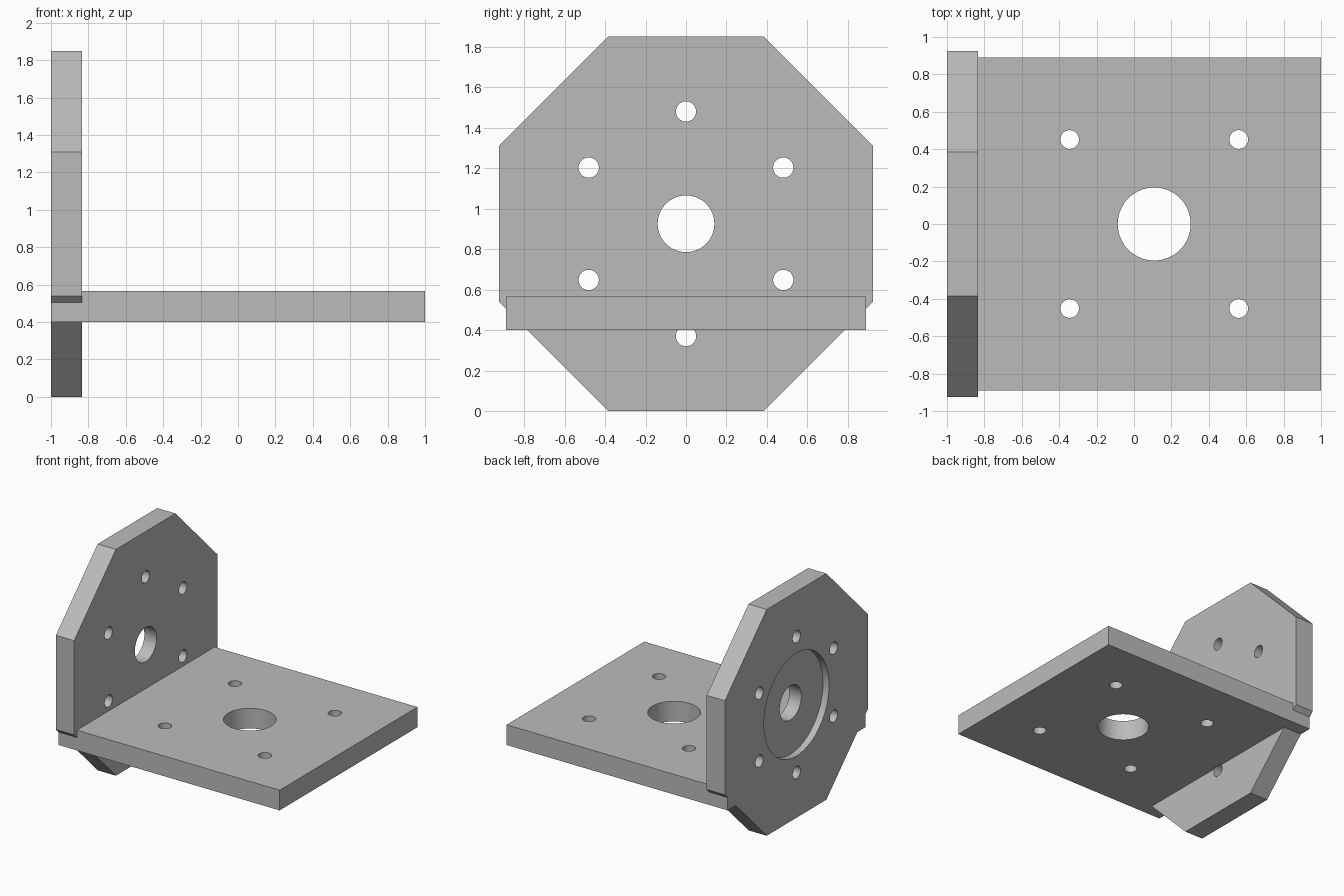
import bpy, bmesh, math
from mathutils import Matrix

if "Cube" in bpy.data.objects:
    bpy.data.objects.remove(bpy.data.objects["Cube"], do_unlink=True)

THICK = 0.165      # thickness of both plates
MID_Z = 0.925      # centre height of the octagon
INNER_X = -1 + THICK

grey = bpy.data.materials.new("machined_grey")
grey.use_nodes = True
grey.diffuse_color = (0.5, 0.5, 0.5, 1)
grey.node_tree.nodes["Principled BSDF"].inputs["Base Color"].default_value = (0.5, 0.5, 0.5, 1)


def prism(name, outline, direction):
    """Extrude a closed outline into a solid."""
    bm = bmesh.new()
    face = bm.faces.new([bm.verts.new(p) for p in outline])
    top = bmesh.ops.extrude_face_region(bm, geom=[face])["geom"]
    bmesh.ops.translate(bm, vec=direction,
                        verts=[v for v in top if isinstance(v, bmesh.types.BMVert)])
    bmesh.ops.recalc_face_normals(bm, faces=bm.faces)
    return finish(name, bm)


def cylinder(name, centre, radius, depth, axis):
    """Round cutter along the x or z axis."""
    bm = bmesh.new()
    turn = Matrix.Rotation(math.pi / 2, 4, 'Y') if axis == 'X' else Matrix()
    bmesh.ops.create_cone(bm, cap_ends=True, segments=64, radius1=radius, radius2=radius,
                          depth=depth, matrix=Matrix.Translation(centre) @ turn)
    return finish(name, bm)


def finish(name, bm):
    mesh = bpy.data.meshes.new(name)
    bm.to_mesh(mesh)
    bm.free()
    mesh.materials.append(grey)
    obj = bpy.data.objects.new(name, mesh)
    bpy.context.collection.objects.link(obj)
    return obj


def combine(target, other, operation):
    """Apply a boolean and discard the helper."""
    mod = target.modifiers.new(operation.lower(), 'BOOLEAN')
    mod.operation = operation
    mod.solver = 'EXACT'
    mod.object = other
    bpy.context.view_layer.objects.active = target
    bpy.ops.object.modifier_apply(modifier=mod.name)
    bpy.data.objects.remove(other, do_unlink=True)


# Upright octagonal plate
a, b = 0.925, 0.385
octagon = [(b, a), (a, b), (a, -b), (b, -a), (-b, -a), (-a, -b), (-a, b), (-b, a)]
bracket = prism("angle_bracket", [(-1, y, MID_Z + z) for y, z in octagon], (THICK, 0, 0))

# Flat base plate, set through the octagon
w = 0.89
base = prism("base_plate", [(-1, -w, 0.4), (1, -w, 0.4), (1, w, 0.4), (-1, w, 0.4)], (0, 0, THICK))
combine(bracket, base, 'UNION')

# Upright plate: shallow round recess on the outside, centre bore, ring of bolt holes
centre_x = (INNER_X - 1) / 2
holes = [cylinder("recess", (-1, 0, MID_Z), 0.42, 0.11, 'X'),
         cylinder("upright_bore", (centre_x, 0, MID_Z), 0.14, 0.3, 'X')]
for i in range(6):
    t = math.radians(90 + 60 * i)
    spot = (centre_x, 0.555 * math.cos(t), MID_Z + 0.555 * math.sin(t))
    holes.append(cylinder("upright_bolt_hole", spot, 0.05, THICK + 0.02, 'X'))

# Base plate: large bore and four bolt holes
base_x, base_z = 0.108, 0.4 + THICK / 2
holes.append(cylinder("base_bore", (base_x, 0, base_z), 0.195, 0.4, 'Z'))
for sx in (-1, 1):
    for sy in (-1, 1):
        spot = (base_x + sx * 0.452, sy * 0.452, base_z)
        holes.append(cylinder("base_bolt_hole", spot, 0.05, 0.4, 'Z'))

for hole in holes:
    combine(bracket, hole, 'DIFFERENCE')

# Smooth bores, crisp edges
bpy.ops.object.select_all(action='DESELECT')
bracket.select_set(True)
bpy.context.view_layer.objects.active = bracket
bpy.ops.object.shade_smooth_by_angle(angle=math.radians(30))
